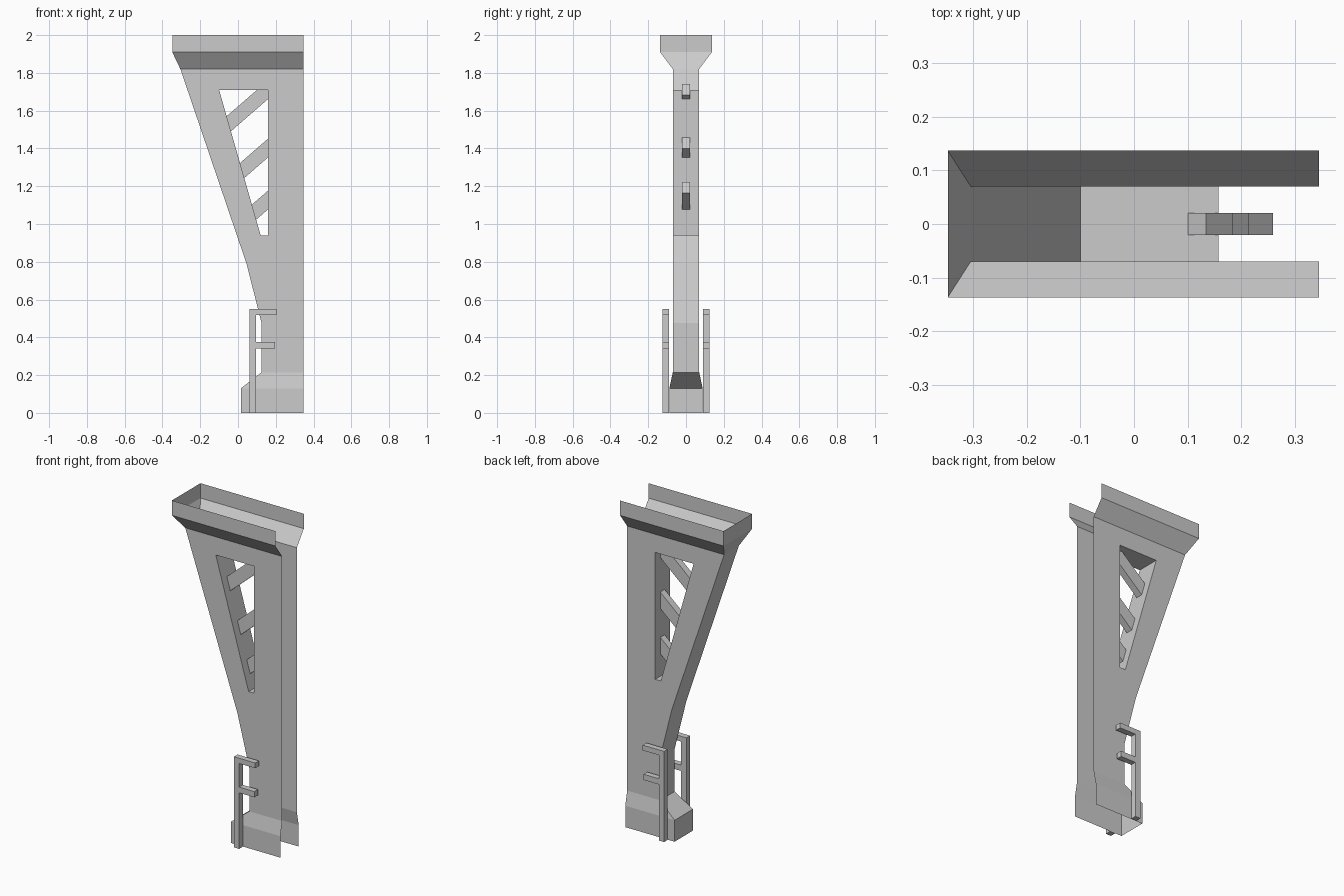
import bpy, bmesh, math

if "Cube" in bpy.data.objects:
    bpy.data.objects.remove(bpy.data.objects["Cube"])

RIGHT = 0.346          # open edge of the shell


def make_object(name, faces):
    """Build one object from faces given as lists of (x, y, z) points."""
    bm = bmesh.new()
    for pts in faces:
        bm.faces.new([bm.verts.new(p) for p in pts])
    bmesh.ops.remove_doubles(bm, verts=bm.verts, dist=1e-5)
    me = bpy.data.meshes.new(name)
    bm.to_mesh(me)
    bm.free()
    ob = bpy.data.objects.new(name, me)
    bpy.context.collection.objects.link(ob)
    return ob


def side_pair(points, half):
    """Front face (counter-clockwise x, z points) and its mirrored back face."""
    return [[(x, -half, z) for x, z in points],
            [(x, half, z) for x, z in reversed(points)]]


def prism(name, points, y0, y1):
    """Closed extrusion of a counter-clockwise x, z outline along y."""
    faces = [[(x, y0, z) for x, z in points],
             [(x, y1, z) for x, z in reversed(points)]]
    for (xa, za), (xb, zb) in zip(points, points[1:] + points[:1]):
        faces.append([(xa, y0, za), (xa, y1, za), (xb, y1, zb), (xb, y0, zb)])
    return make_object(name, faces)


# Pillar shell: left edge x, half depth and height at each level
levels = [(0.015, 0.088, 0.0), (0.015, 0.088, 0.13), (0.125, 0.07, 0.215),
          (0.125, 0.07, 0.475), (0.045, 0.07, 0.79), (-0.305, 0.07, 1.82),
          (-0.348, 0.137, 1.91), (-0.348, 0.137, 2.0)]
faces = []
for i, ((xa, ha, za), (xb, hb, zb)) in enumerate(zip(levels, levels[1:])):
    faces.append([(xa, ha, za), (xa, -ha, za), (xb, -hb, zb), (xb, hb, zb)])
    if i in (0, 1, 5, 6):       # foot and head sides
        for s in (-1, 1):
            quad = [(RIGHT, s * ha, za), (RIGHT, s * hb, zb),
                    (xb, s * hb, zb), (xa, s * ha, za)]
            faces.append(quad if s < 0 else quad[::-1])

# Flat sides around the window, each split into two polygons
window = [(-0.10, 1.71), (0.158, 1.71), (0.158, 0.94), (0.12, 0.94)]
A, B, C, D = window
foot, low, bend, head = [(l[0], l[2]) for l in levels[2:6]]
faces += side_pair([(RIGHT, 0.215), (RIGHT, 1.82), B, C, foot], 0.07)
faces += side_pair([foot, C, D, A, B, (RIGHT, 1.82), head, bend, low], 0.07)

# Window lining
for (xa, za), (xb, zb) in zip(window, window[1:] + window[:1]):
    faces.append([(xa, -0.07, za), (xa, 0.07, za), (xb, 0.07, zb), (xb, -0.07, zb)])
make_object("pillar_shell", faces)

# Diagonal braces, placed by their upper end corner
ang = math.radians(41)
dx, dz = math.cos(ang), math.sin(ang)
for i, (x, z) in enumerate([(0.135, 1.74), (0.165, 1.457), (0.211, 1.222)]):
    def corner(along, down):
        return (x - along * dx + down * dz, z - along * dz - down * dx)
    prism(f"window_brace_{i + 1}",
          [corner(0.3, 0.075), corner(0, 0.075), corner(0, 0), corner(0.3, 0)],
          -0.021, 0.021)

# Upright handrails on both sides
rail = [(0.06, 0), (0.095, 0), (0.095, 0.34), (0.197, 0.34), (0.197, 0.375),
        (0.095, 0.375), (0.095, 0.518), (0.203, 0.518), (0.203, 0.55), (0.06, 0.55)]
prism("front_handrail", rail, -0.125, -0.09)
prism("back_handrail", rail, 0.09, 0.125)
